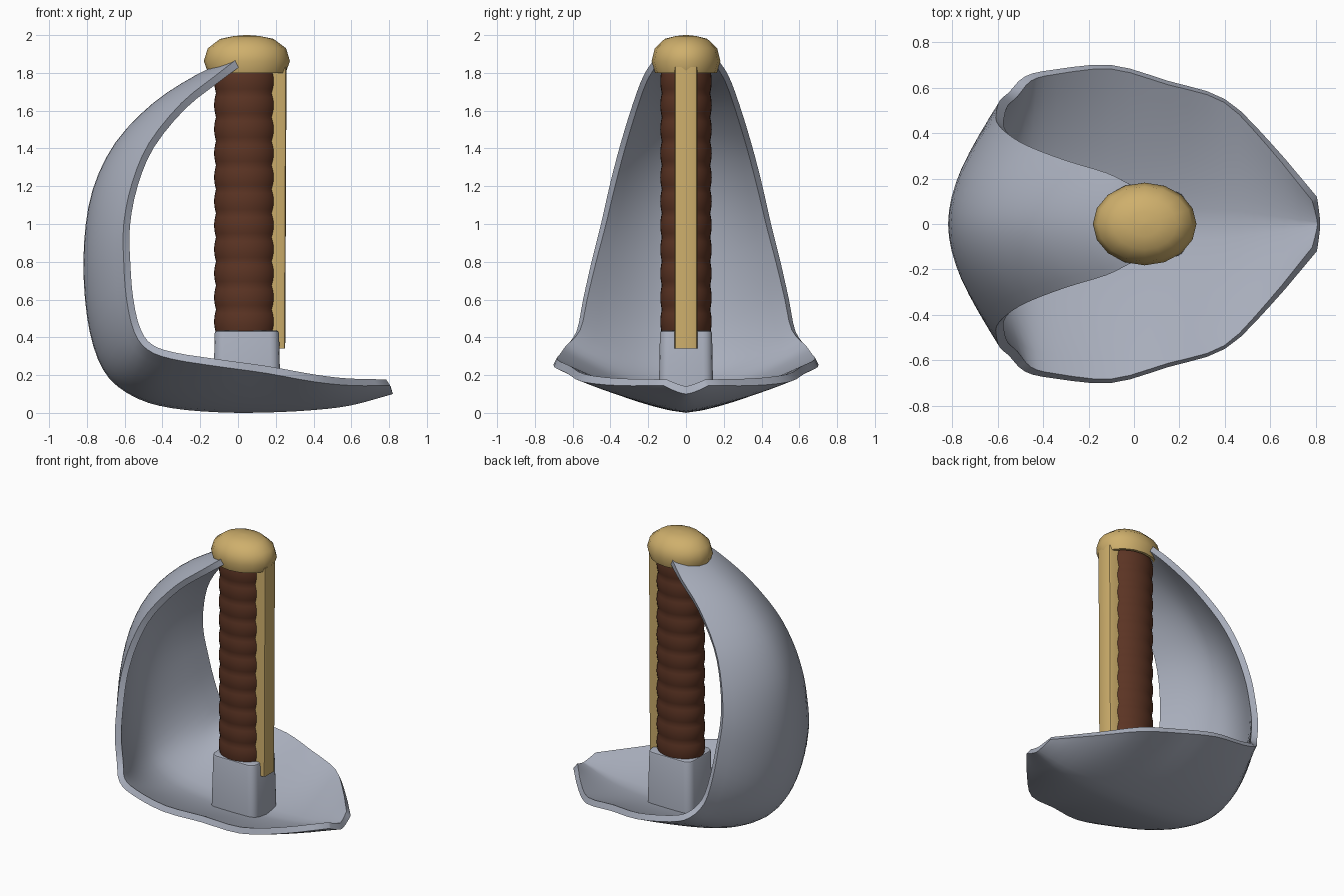
import bpy, bmesh, math
from mathutils import Vector

old = bpy.data.objects.get("Cube")
if old:
    bpy.data.objects.remove(old, do_unlink=True)


def material(name, rgb):
    m = bpy.data.materials.new(name)
    m.use_nodes = True
    m.diffuse_color = (*rgb, 1)
    m.node_tree.nodes["Principled BSDF"].inputs["Base Color"].default_value = (*rgb, 1)
    return m


steel = material("steel grey", (0.40, 0.43, 0.51))
brass = material("brass", (0.62, 0.43, 0.15))
leather = material("brown leather", (0.105, 0.034, 0.017))


def finish(name, bm, mat, modifiers=(), angle=35):
    """Turn a bmesh into an object, apply its modifiers and shade it."""
    mesh = bpy.data.meshes.new(name)
    bm.to_mesh(mesh)
    bm.free()
    mesh.materials.append(mat)
    ob = bpy.data.objects.new(name, mesh)
    bpy.context.collection.objects.link(ob)
    bpy.ops.object.select_all(action="DESELECT")
    ob.select_set(True)
    bpy.context.view_layer.objects.active = ob
    for kind, settings in modifiers:
        mod = ob.modifiers.new(kind.title(), kind)
        for key, value in settings.items():
            setattr(mod, key, value)
        bpy.ops.object.modifier_apply(modifier=mod.name)
    bpy.ops.object.shade_smooth_by_angle(angle=math.radians(angle))
    return ob


def lathe(profile, sides, cx, sx, sy):
    """Elliptical turned solid from (radius, z) pairs, bottom to top."""
    bm = bmesh.new()
    rings = []
    for r, z in profile:
        turn = [2 * math.pi * k / sides for k in range(sides)]
        rings.append([bm.verts.new((cx + sx * r * math.cos(a), sy * r * math.sin(a), z)) for a in turn])
    for a, b in zip(rings, rings[1:]):
        for k in range(sides):
            n = (k + 1) % sides
            bm.faces.new((a[k], a[n], b[n], b[k]))
    bm.faces.new(rings[0][::-1])
    bm.faces.new(rings[-1])
    return bm


def box(lo, hi):
    bm = bmesh.new()
    bmesh.ops.create_cube(bm, size=1)
    for v in bm.verts:
        v.co = [lo[i] + (v.co[i] + 0.5) * (hi[i] - lo[i]) for i in range(3)]
    return bm


def spline(points, steps):
    """Smooth curve through the points."""
    p = [Vector(q) for q in points]
    p = [2 * p[0] - p[1]] + p + [2 * p[-1] - p[-2]]
    out = []
    for a, b, c, d in zip(p, p[1:], p[2:], p[3:]):
        for k in range(steps):
            t = k / steps
            out.append(0.5 * (2 * b + (c - a) * t + (2 * a - 5 * b + 4 * c - d) * t ** 2
                              + (3 * b - a - 3 * c + d) * t ** 3))
    return out + [p[-2]]


# Shell guard: spine on the centre plane and rim on the left, tip to pommel
spine = [(0.82, 0, 0.10), (0.60, 0, 0.04), (0.40, 0, 0.015), (0.15, 0, 0.002),
         (-0.10, 0, 0.003), (-0.35, 0, 0.025), (-0.53, 0, 0.075), (-0.68, 0, 0.18),
         (-0.765, 0, 0.35), (-0.81, 0, 0.60), (-0.815, 0, 0.90), (-0.77, 0, 1.18),
         (-0.65, 0, 1.43), (-0.45, 0, 1.64), (-0.22, 0, 1.79), (-0.02, 0, 1.88)]
rim = [(0.805, 0.12, 0.145), (0.60, 0.36, 0.145), (0.40, 0.55, 0.165), (0.15, 0.63, 0.21),
       (-0.10, 0.70, 0.245), (-0.35, 0.68, 0.285), (-0.48, 0.65, 0.335), (-0.55, 0.58, 0.43),
       (-0.59, 0.545, 0.60), (-0.605, 0.50, 0.80), (-0.605, 0.45, 1.0), (-0.56, 0.40, 1.22),
       (-0.47, 0.345, 1.43), (-0.30, 0.28, 1.64), (-0.12, 0.225, 1.785), (-0.01, 0.17, 1.87)]
bm = bmesh.new()
rows = []
half = 8
spine_pts, rim_pts = spline(spine, 3), spline(rim, 3)
for i, (c, r) in enumerate(zip(spine_pts, rim_pts)):
    u = i / (len(rim_pts) - 1)
    power = 1.4 + 0.5 * min(1, max(0, (u - 0.25) / 0.3))
    row = []
    for j in range(-half, half + 1):
        s = j / half
        bend = abs(s) ** power
        row.append(bm.verts.new((c.x + (r.x - c.x) * bend, r.y * s, c.z + (r.z - c.z) * bend)))
    rows.append(row)
for a, b in zip(rows, rows[1:]):
    for j in range(2 * half):
        bm.faces.new((a[j], b[j], b[j + 1], a[j + 1]))
finish("shell_guard", bm, steel, [("SOLIDIFY", {"thickness": 0.042, "offset": -1})], 40)

# Rounded, slightly tapered socket holding the grip
bm = box((-0.132, -0.145, 0.04), (0.226, 0.145, 0.435))
for v in bm.verts:
    if v.co.z > 0.2:
        v.co.x = 0.047 + (v.co.x - 0.047) * 0.95
        v.co.y *= 0.95
upright = [e for e in bm.edges if abs(e.verts[0].co.z - e.verts[1].co.z) > 0.2]
bmesh.ops.bevel(bm, geom=upright, offset=0.05, segments=4, profile=0.5, affect="EDGES")
top = [e for e in bm.edges if all(v.co.z > 0.4 for v in e.verts)]
bmesh.ops.bevel(bm, geom=top, offset=0.012, segments=2, profile=0.5, affect="EDGES")
finish("grip_socket", bm, steel)

# Ribbed leather grip
bottom, height, ribs, steps = 0.42, 1.40, 11, 6
profile = []
for k in range(ribs * steps + 1):
    t = k / steps
    profile.append((0.95 + 0.06 * abs(math.sin(math.pi * t)), bottom + height * t / ribs))
finish("grip", lathe(profile, 32, 0.04, 0.165, 0.135), leather, angle=40)

# Brass strip down the back of the grip
bm = box((0.15, -0.06, 0.34), (0.257, 0.06, 1.83))
for v in bm.verts:
    if v.co.z < 1 and v.co.x > 0.2:
        v.co.x -= 0.007
outer = [e for e in bm.edges if all(v.co.x > 0.2 for v in e.verts)
         and abs(e.verts[0].co.z - e.verts[1].co.z) > 1]
bmesh.ops.bevel(bm, geom=outer, offset=0.015, segments=2, profile=0.5, affect="EDGES")
finish("back_strip", bm, brass)

# Domed oval pommel with a hollow underside
dome = [(0.78, 1.83), (0.80, 1.80), (0.90, 1.80), (1.0, 1.862), (0.91, 1.93),
        (0.62, 1.98), (0.30, 1.995), (0.05, 2.0)]
finish("pommel", lathe(dome, 16, 0.047, 0.228, 0.182), brass, angle=40)
